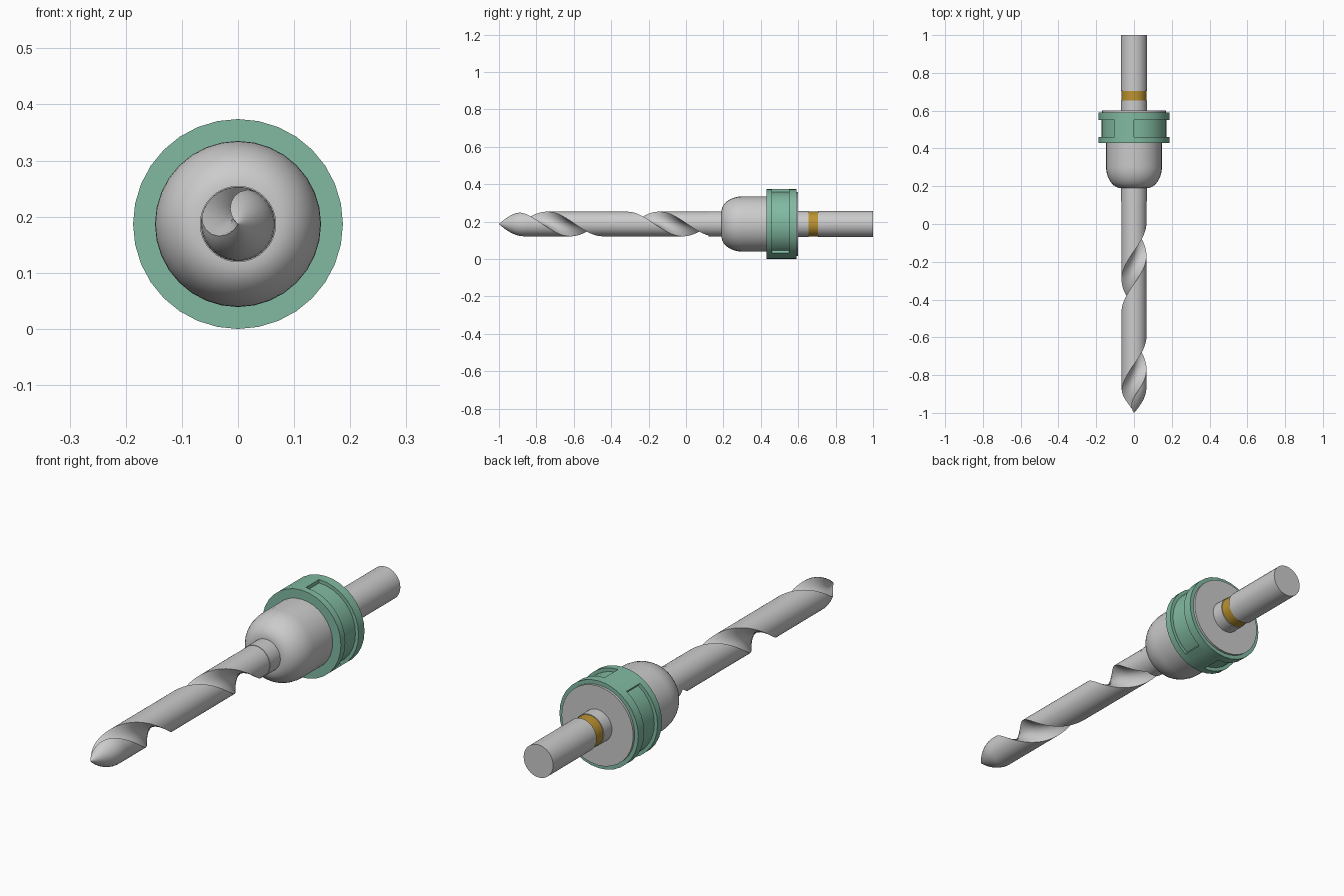
import bpy, bmesh, math
from math import sin, cos, pi, radians

if "Cube" in bpy.data.objects:
    bpy.data.objects.remove(bpy.data.objects["Cube"])

ZC = 0.187      # height of the tool axis
SEG = 32


def material(name, rgb):
    m = bpy.data.materials.new(name)
    m.diffuse_color = (*rgb, 1)
    m.use_nodes = True
    m.node_tree.nodes["Principled BSDF"].inputs["Base Color"].default_value = m.diffuse_color
    return m


def finish(name, bm, mat=None, angle=30):
    bmesh.ops.remove_doubles(bm, verts=bm.verts, dist=1e-5)
    bmesh.ops.recalc_face_normals(bm, faces=bm.faces)
    me = bpy.data.meshes.new(name)
    bm.to_mesh(me)
    bm.free()
    ob = bpy.data.objects.new(name, me)
    bpy.context.collection.objects.link(ob)
    if mat:
        me.materials.append(mat)
    bpy.ops.object.select_all(action='DESELECT')
    ob.select_set(True)
    bpy.context.view_layer.objects.active = ob
    bpy.ops.object.shade_smooth_by_angle(angle=radians(angle))
    return ob


def loft(bm, rings, close_u, close_v):
    """Skin a list of equal-length rings of points."""
    vs = [[bm.verts.new(p) for p in r] for r in rings]
    n, k = len(vs), len(vs[0])
    for i in range(n if close_u else n - 1):
        for j in range(k if close_v else k - 1):
            a, b = vs[i], vs[(i + 1) % n]
            bm.faces.new((a[j], a[(j + 1) % k], b[(j + 1) % k], b[j]))
    return vs


def lathe(name, profile, mat=None, closed=False, start=0, steps=SEG):
    """Turn (radius, y) points about the tool axis, fully or over part of a turn."""
    full = steps == SEG
    bm = bmesh.new()
    rings = []
    for i in range(steps if full else steps + 1):
        a = radians(start) + 2 * pi * i / SEG
        rings.append([(r * cos(a), y, ZC + r * sin(a)) for r, y in profile])
    vs = loft(bm, rings, full, closed)
    if not full:
        bm.faces.new(vs[0])
        bm.faces.new(vs[-1])
    elif not closed:
        for j in (0, -1):
            bm.faces.new([v[j] for v in vs])
    return finish(name, bm, mat)


green = material("green", (0.22, 0.49, 0.36))
gold = material("gold", (0.50, 0.29, 0.03))

# Drill bit: one rounded flute twisting along the shaft, bullet-shaped tip
R, PITCH, HALF, TIP = 0.066, 0.60, radians(52), 0.13
bm = bmesh.new()
tip_ys = [-1 + TIP * (1 - cos(pi / 2 * i / 10)) for i in range(10)]
ys = tip_ys + [-1 + TIP + (1.15 - TIP) * i / 70 for i in range(71)]
rings = []
for y in ys:
    t = max(0, 1 - (y + 1) / TIP)
    r = max(R * (1 - t ** 1.8), 0.0005)
    c = -2 * pi * (y + 0.08) / PITCH
    ring = []
    for i in range(27):
        a = HALF + (2 * pi - 2 * HALF) * i / 26
        ring.append((r * cos(a), r * sin(a)))
    ex, ez, ctrl = r * cos(HALF), r * sin(HALF), -0.3 * r
    for i in range(1, 10):
        s = i / 10
        ring.append((ex * ((1 - s) ** 2 + s * s) + 2 * s * (1 - s) * ctrl,
                     -ez * (1 - 2 * s)))
    rings.append([(u * cos(c) - v * sin(c), y, ZC + u * sin(c) + v * cos(c))
                  for u, v in ring])
vs = loft(bm, rings, False, True)
bm.faces.new(vs[0])
bm.faces.new(vs[-1])
finish("drill_bit", bm)

# Sleeve where the bit enters the chuck
lathe("bit_sleeve", [(0.068, 0.12), (0.068, 0.22)])

# Domed chuck body
dome = [(0.068 + 0.08 * sin(pi / 2 * i / 10), 0.305 - 0.115 * cos(pi / 2 * i / 10))
        for i in range(11)]
lathe("chuck_body", dome + [(0.148, 0.45)])

# Collar with two rims and a recessed band
lathe("collar", [(0.14, 0.43), (0.187, 0.43), (0.187, 0.46), (0.172, 0.46),
                 (0.172, 0.55), (0.187, 0.55), (0.187, 0.59), (0.14, 0.59)],
      green, closed=True)

# Two bridges filling the recess, on opposite sides
for k, start in enumerate((90, 270)):
    lathe(f"collar_bridge_{k + 1}",
          [(0.165, 0.46), (0.187, 0.46), (0.187, 0.55), (0.165, 0.55)],
          green, closed=True, start=start, steps=3)

# Back plate and shank with its gold ring
lathe("back_plate", [(0.17, 0.57), (0.17, 0.60)])
lathe("shank_neck", [(0.069, 0.59), (0.069, 0.655)])
lathe("gold_ring", [(0.066, 0.65), (0.066, 0.71)], gold)
lathe("shank", [(0.07, 0.705), (0.07, 1.0)])
